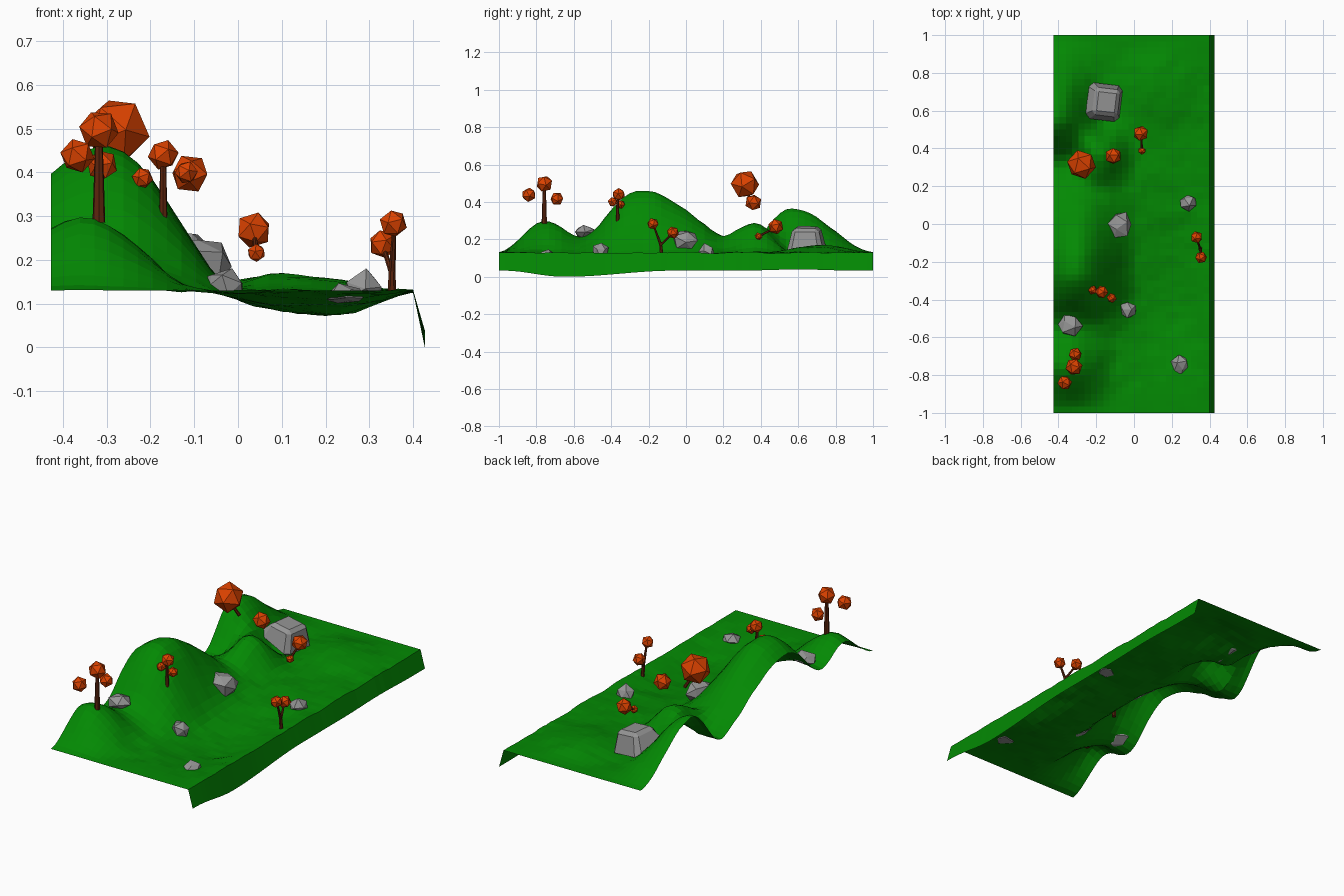
import bpy, bmesh, math, random
from mathutils import Vector, Matrix, noise

if "Cube" in bpy.data.objects:
    bpy.data.objects.remove(bpy.data.objects["Cube"])

random.seed(4)


def material(name, rgb):
    m = bpy.data.materials.new(name)
    m.diffuse_color = (*rgb, 1)
    m.use_nodes = True
    m.node_tree.nodes["Principled BSDF"].inputs["Base Color"].default_value = m.diffuse_color
    return m


GRASS = material("grass green", (0.001, 0.25, 0.001))
LEAF = material("autumn orange", (0.72, 0.055, 0.0))
BARK = material("bark brown", (0.11, 0.018, 0.004))
STONE = material("stone grey", (0.30, 0.30, 0.30))


def finish(bm, name, mat):
    me = bpy.data.meshes.new(name)
    bm.to_mesh(me)
    bm.free()
    me.materials.append(mat)
    ob = bpy.data.objects.new(name, me)
    bpy.context.collection.objects.link(ob)
    return ob


# --- terrain: sum of one-sided cosine bells -------------------------------
def bell(d, neg, pos):
    t = min(abs(d) / (neg if d < 0 else pos), 1)
    return 0.5 + 0.5 * math.cos(math.pi * t)


# centre x, centre y, height, widths west, east, south, north
HILLS = [
    (-0.30, -0.25, 0.330, 0.45, 0.33, 0.40, 0.66),
    (-0.35, -0.75, 0.168, 0.30, 0.28, 0.26, 0.29),
    (-0.18, 0.37, 0.155, 0.17, 0.20, 0.23, 0.20),
    (-0.41, 0.56, 0.238, 0.30, 0.27, 0.27, 0.46),
    (0.20, -0.42, -0.057, 0.36, 0.24, 0.55, 0.75),
    (0.12, 0.72, 0.040, 0.26, 0.26, 0.30, 0.27),
]


def ground(x, y):
    z = 0.13
    for cx, cy, h, w, e, s, n in HILLS:
        z += h * bell(x - cx, w, e) * bell(y - cy, s, n)
    fade = min(1, (1 - abs(y)) * 6)
    p = Vector((x * 9, y * 9, 2))
    return z + fade * (0.007 * noise.noise(p) + 0.004 * noise.noise(p * 2.3))


def lip_bottom(y):
    return 0.033 - 0.033 * bell(y + 0.65, 0.33, 0.6) + 0.006 * bell(y - 0.6, 0.3, 0.3)


NX, NY = 25, 60
bm = bmesh.new()
rows = []
for j in range(NY + 1):
    y = -1 + 2 * j / NY
    row = []
    for i in range(NX + 1):
        x = -0.427 + 0.827 * i / NX
        row.append(bm.verts.new((x, y, ground(x, y))))
    row.append(bm.verts.new((0.427, y, lip_bottom(y))))   # drop on the right edge
    rows.append(row)
for a, b in zip(rows, rows[1:]):
    for i in range(len(a) - 1):
        bm.faces.new((a[i], a[i + 1], b[i + 1], b[i]))
finish(bm, "terrain", GRASS)


# --- trees -----------------------------------------------------------------
def limb(name, a, b, r1, r2):
    a, b = Vector(a), Vector(b)
    d = b - a
    bm = bmesh.new()
    mat = Matrix.Translation((a + b) / 2) @ d.to_track_quat('Z', 'Y').to_matrix().to_4x4()
    bmesh.ops.create_cone(bm, cap_ends=True, segments=7, radius1=r1, radius2=r2,
                          depth=d.length, matrix=mat)
    finish(bm, name, BARK)


def random_turn():
    return Matrix.Rotation(random.uniform(0, 6.28), 4, 'Z') @ Matrix.Rotation(random.uniform(0, 6.28), 4, 'X')


def foliage(name, x, y, z, r):
    bm = bmesh.new()
    bmesh.ops.create_icosphere(bm, subdivisions=1, radius=r * 1.08,
                               matrix=Matrix.Translation((x, y, z)) @ random_turn())
    finish(bm, name, LEAF)


# limbs (start, end, radii) and foliage balls (x, y, z, radius) per tree
TREES = {
    "front_hill_tree": [[((-0.318, -0.757, 0.285), (-0.318, -0.757, 0.47), 0.015, 0.009)],
                        [(-0.318, -0.757, 0.497, 0.043), (-0.367, -0.84, 0.438, 0.037),
                         (-0.311, -0.69, 0.417, 0.034)]],
    "big_hill_tree": [[((-0.171, -0.365, 0.24), (-0.171, -0.365, 0.43), 0.011, 0.007)],
                      [(-0.171, -0.36, 0.44, 0.033), (-0.218, -0.35, 0.387, 0.023),
                       (-0.118, -0.392, 0.40, 0.025)]],
    "back_hill_tree": [[((-0.235, 0.348, 0.395), (-0.27, 0.325, 0.46), 0.009, 0.007)],
                       [(-0.278, 0.315, 0.495, 0.073), (-0.11, 0.36, 0.397, 0.042)]],
    "meadow_tree": [[((0.041, 0.40, 0.222), (0.038, 0.465, 0.255), 0.007, 0.005)],
                    [(0.036, 0.48, 0.268, 0.039), (0.042, 0.388, 0.216, 0.020)]],
    "edge_tree": [[((0.352, -0.13, 0.115), (0.352, -0.137, 0.18), 0.010, 0.008),
                   ((0.352, -0.135, 0.17), (0.357, -0.172, 0.27), 0.008, 0.005),
                   ((0.352, -0.135, 0.17), (0.333, -0.08, 0.225), 0.007, 0.005)],
                  [(0.355, -0.177, 0.283, 0.030), (0.331, -0.07, 0.236, 0.031)]],
}
for name, (limbs, balls) in TREES.items():
    for i, l in enumerate(limbs):
        limb(f"{name}_{'branch' if i else 'trunk'}_{i}", *l)
    for i, b in enumerate(balls):
        foliage(f"{name}_foliage_{i}", *b)


# --- rocks: jittered low-poly lumps resting on the ground -----------------
def settle(bm):
    for v in bm.verts:
        v.co.z = max(v.co.z, ground(v.co.x, v.co.y) - 0.004)


def rock(name, loc, size):
    bm = bmesh.new()
    bmesh.ops.create_icosphere(bm, subdivisions=1, radius=1, matrix=random_turn())
    for v in bm.verts:
        v.co *= random.uniform(0.88, 1.18)
        v.co = Vector([v.co[i] * size[i] + loc[i] for i in range(3)])
    settle(bm)
    finish(bm, name, STONE)


rock("middle_rock", (-0.07, 0.0, 0.19), (0.062, 0.070, 0.062))
rock("right_rock", (0.287, 0.112, 0.125), (0.047, 0.047, 0.052))
rock("slope_rock", (-0.028, -0.455, 0.138), (0.047, 0.045, 0.042))
rock("valley_rock", (-0.34, -0.535, 0.235), (0.064, 0.055, 0.040))
rock("front_rock", (0.244, -0.745, 0.105), (0.045, 0.047, 0.042))

# large block-shaped boulder with a tapered flat top
bm = bmesh.new()
bmesh.ops.create_cube(bm, size=1)
bmesh.ops.bevel(bm, geom=bm.edges[:], offset=0.13, segments=1, affect='EDGES')
turn = Matrix.Translation((-0.153, 0.645, 0.2)) @ Matrix.Rotation(0.12, 4, 'Y') @ Matrix.Rotation(-0.12, 4, 'Z')
for v in bm.verts:
    k = 1.1 - 0.40 * max(0, v.co.z + 0.3)
    v.co = turn @ Vector((v.co.x * 0.165 * k, v.co.y * 0.175 * k, v.co.z * 0.13))
settle(bm)
finish(bm, "large_boulder", STONE)
